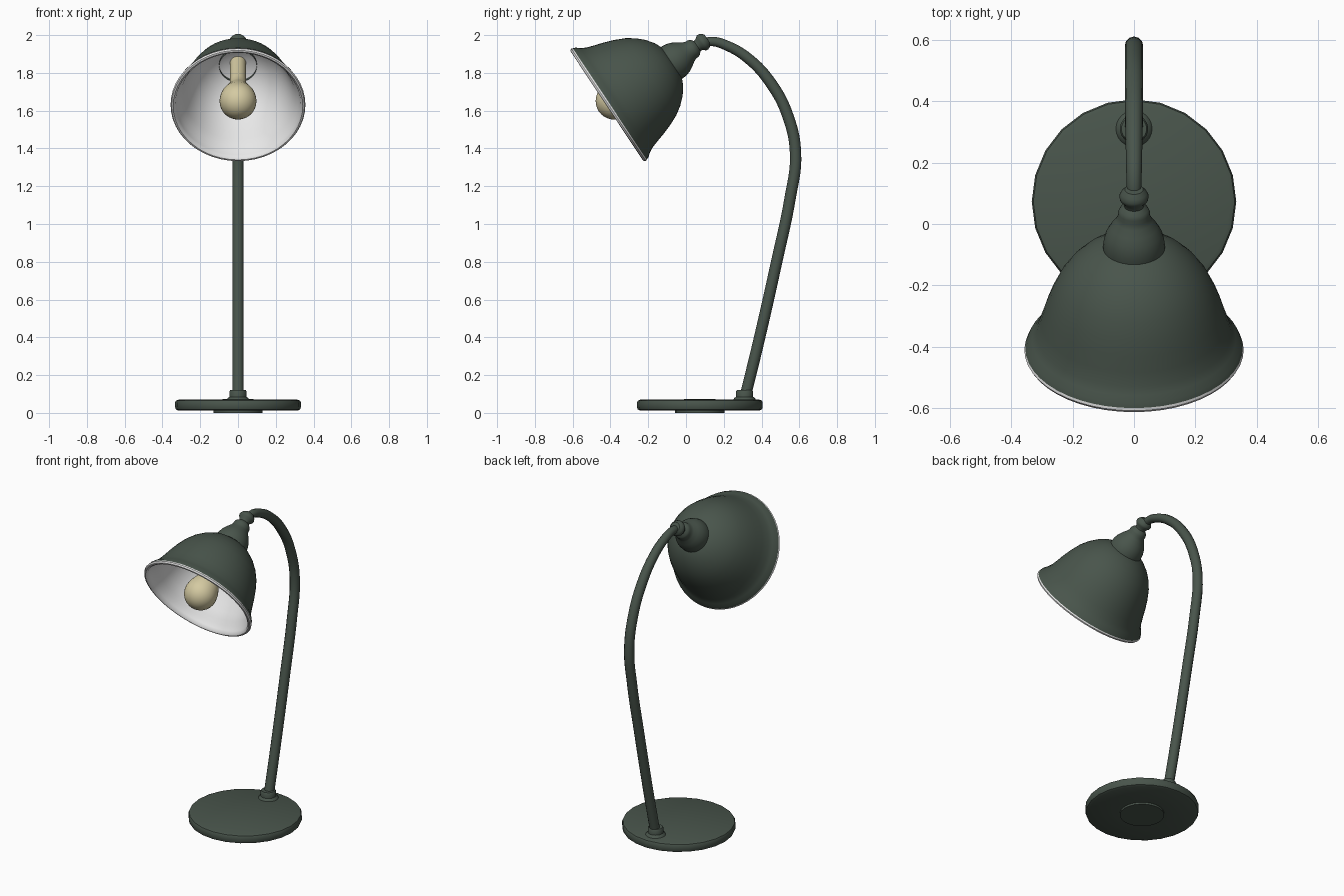
import bpy, bmesh, math
from mathutils import Matrix, Vector

if "Cube" in bpy.data.objects:
    bpy.data.objects.remove(bpy.data.objects["Cube"])


def material(name, rgb):
    m = bpy.data.materials.new(name)
    m.diffuse_color = (*rgb, 1)
    m.use_nodes = True
    m.node_tree.nodes["Principled BSDF"].inputs["Base Color"].default_value = m.diffuse_color
    return m


GREEN = material("dark green enamel", (0.066, 0.090, 0.071))
WHITE = material("white enamel", (0.85, 0.85, 0.85))
CREAM = material("cream glass", (0.66, 0.59, 0.36))


def smooth(ob, angle=40):
    bpy.ops.object.select_all(action='DESELECT')
    ob.select_set(True)
    bpy.context.view_layer.objects.active = ob
    bpy.ops.object.shade_smooth_by_angle(angle=math.radians(angle))


def lathe(name, profile, mat, matrix, sides=48):
    """Revolve (radius, height) points around local z, ordered bottom to top outside."""
    bm = bmesh.new()
    rings = []
    for r, h in profile:
        if r == 0:
            rings.append([bm.verts.new((0, 0, h))] * sides)
        else:
            rings.append([bm.verts.new((r * math.cos(2 * math.pi * i / sides),
                                        r * math.sin(2 * math.pi * i / sides), h))
                          for i in range(sides)])
    for a, b in zip(rings, rings[1:]):
        for i in range(sides):
            j = (i + 1) % sides
            quad = list(dict.fromkeys((a[i], a[j], b[j], b[i])))
            bm.faces.new(quad)
    bm.transform(matrix)
    me = bpy.data.meshes.new(name)
    bm.to_mesh(me)
    bm.free()
    me.materials.append(mat)
    ob = bpy.data.objects.new(name, me)
    bpy.context.collection.objects.link(ob)
    smooth(ob)
    return ob


# Base disc with a small foot pad, and the collar holding the stem
lathe("base", [(0, 0), (0.13, 0), (0.13, 0.012), (0.315, 0.012), (0.328, 0.018),
               (0.333, 0.03), (0.333, 0.055), (0.328, 0.065), (0.315, 0.07), (0, 0.073)],
      GREEN, Matrix.Translation((0, 0.073, 0)), 24)
lathe("stem_collar", [(0.062, 0.065), (0.055, 0.078), (0.046, 0.085), (0.046, 0.112),
                      (0.041, 0.12), (0, 0.12)],
      GREEN, Matrix.Translation((0, 0.31, 0)), 24)

# Curved stem, thinner where it meets the head
path = [(0.312, 0.08), (0.39, 0.40), (0.48, 0.80), (0.55, 1.13), (0.580, 1.37),
        (0.540, 1.57), (0.45, 1.745), (0.325, 1.88), (0.21, 1.947), (0.14, 1.966), (0.07, 1.955)]
cu = bpy.data.curves.new("stem", 'CURVE')
cu.dimensions = '3D'
cu.bevel_depth = 0.03
cu.bevel_resolution = 4
cu.resolution_u = 8
cu.use_fill_caps = True
sp = cu.splines.new('BEZIER')
sp.bezier_points.add(len(path) - 1)
for i, (p, (y, z)) in enumerate(zip(sp.bezier_points, path)):
    p.co = (0, y, z)
    p.handle_left_type = p.handle_right_type = 'AUTO'
    p.radius = 1 if i < 7 else 1 - 0.06 * (i - 6)
cu.materials.append(GREEN)
stem = bpy.data.objects.new("stem", cu)
bpy.context.collection.objects.link(stem)
bpy.context.view_layer.objects.active = stem
stem.select_set(True)
bpy.ops.object.convert(target='MESH')
smooth(bpy.context.object)

# Head parts share one tilted axis starting at the centre of the shade opening
HEAD = Matrix.Translation((0, -0.412, 1.63)) @ Matrix.Rotation(-math.atan2(0.833, 0.553), 4, 'X')

outer = [(0.354, 0.010), (0.348, 0.025), (0.332, 0.045), (0.318, 0.070), (0.303, 0.115),
         (0.288, 0.165), (0.270, 0.215), (0.245, 0.270), (0.215, 0.315), (0.178, 0.355),
         (0.135, 0.387), (0.085, 0.41), (0, 0.42)]
lathe("shade", outer, GREEN, HEAD)

# White lining: rolled lip, then the shade curve offset inwards
lining = [(max(r - 0.013, 0), h - 0.012 * h / 0.42) for r, h in outer[2:]]
lip = [(0.354, 0.010), (0.357, 0.002), (0.352, -0.007), (0.343, -0.009), (0.333, -0.002), (0.328, 0.015)]
lathe("shade_lining", lip + lining, WHITE, HEAD)

# Socket cap and joint ring behind the shade
lathe("socket_cap", [(0.100, 0.37), (0.101, 0.41), (0.098, 0.435), (0.090, 0.46), (0.076, 0.485),
                     (0.060, 0.508), (0.052, 0.525), (0.052, 0.54), (0.046, 0.553), (0.032, 0.565),
                     (0.034, 0.578), (0.046, 0.592), (0.048, 0.604), (0.042, 0.617), (0.030, 0.63),
                     (0, 0.632)], GREEN, HEAD, 32)

# Bulb with a narrow neck
ball = [(0.098 * math.sin(a * math.pi / 16), 0.038 - 0.098 * math.cos(a * math.pi / 16))
        for a in range(10)]
lathe("bulb", [(0, ball[0][1])] + ball[1:] + [(0.090, 0.085), (0.075, 0.12), (0.058, 0.155),
      (0.045, 0.185), (0.042, 0.22), (0.042, 0.41), (0, 0.41)], CREAM, HEAD, 32)
